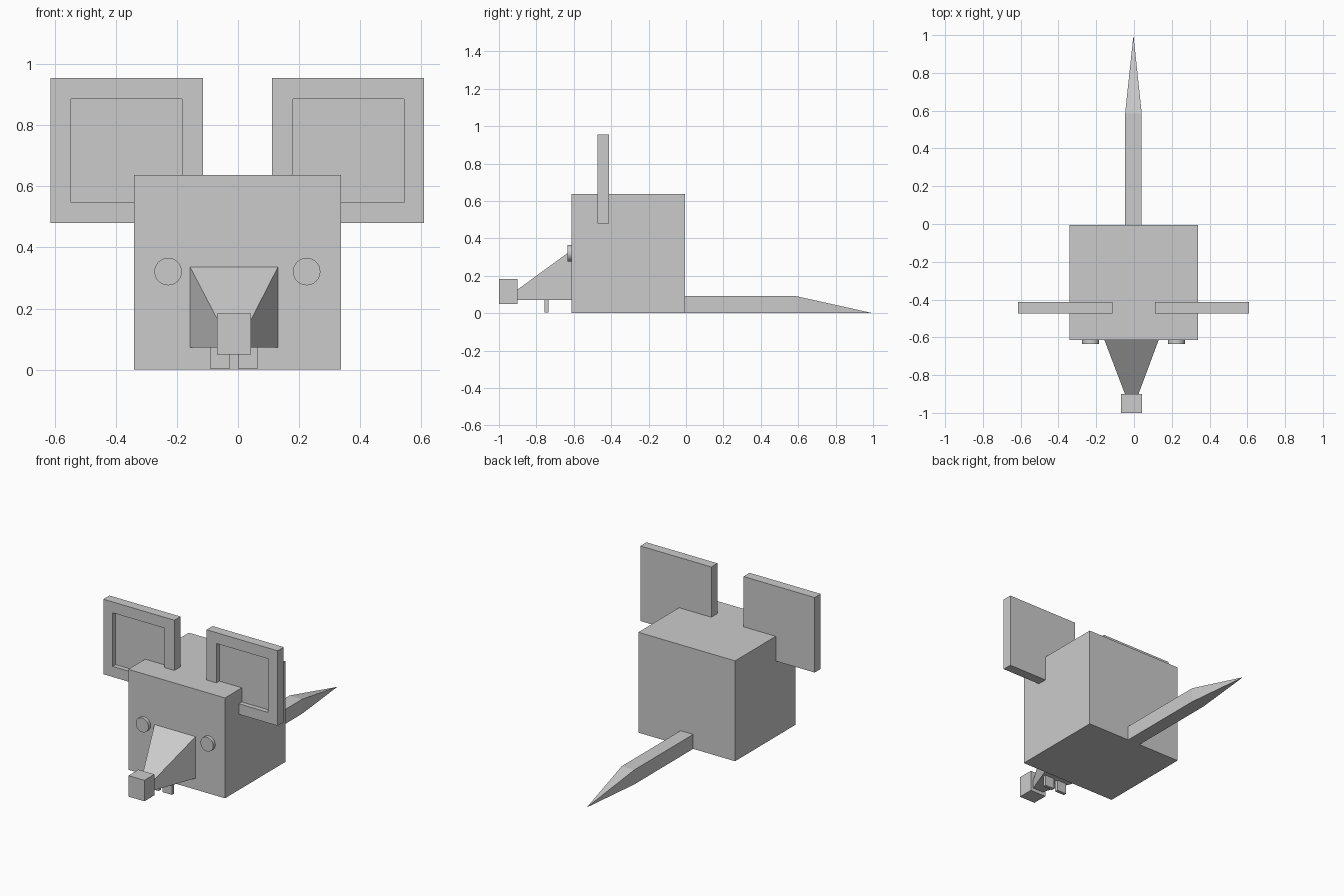
import bpy, bmesh, math

if "Cube" in bpy.data.objects:
    bpy.data.objects.remove(bpy.data.objects["Cube"])

CX = -0.002  # shared left/right symmetry centre


def make(name, bm):
    bmesh.ops.recalc_face_normals(bm, faces=bm.faces[:])
    mesh = bpy.data.meshes.new(name)
    bm.to_mesh(mesh)
    bm.free()
    ob = bpy.data.objects.new(name, mesh)
    bpy.context.collection.objects.link(ob)
    return ob


def loft(name, sections):
    """Join rectangles (y, x0, x1, z0, z1) stacked along y."""
    bm = bmesh.new()
    rings = [[bm.verts.new((x, y, z)) for x, z in
              ((x0, z0), (x1, z0), (x1, z1), (x0, z1))]
             for y, x0, x1, z0, z1 in sections]
    for a, b in zip(rings, rings[1:]):
        for i in range(4):
            j = (i + 1) % 4
            bm.faces.new((a[i], a[j], b[j], b[i]))
    bm.faces.new(rings[0])
    bm.faces.new(rings[-1])
    # collapse sections of zero size to a point
    bmesh.ops.remove_doubles(bm, verts=bm.verts[:], dist=1e-5)
    return make(name, bm)


def box(name, x0, x1, y0, y1, z0, z1):
    return loft(name, [(y0, x0, x1, z0, z1), (y1, x0, x1, z0, z1)])


# Block body
box("body", -0.341, 0.338, -0.613, -0.005, 0, 0.637)

# Snout, tapering to the nose
loft("snout", [(-0.613, -0.157, 0.131, 0.072, 0.336),
               (-0.90, -0.048, 0.024, 0.072, 0.127)])
box("nose", -0.069, 0.043, -1.0, -0.90, 0.05, 0.183)

# Tail, ending in a point
loft("tail", [(-0.006, -0.047, 0.041, 0, 0.092),
              (0.585, -0.047, 0.041, 0, 0.092),
              (1.0, -0.003, -0.003, 0, 0)])

for side, s in (("left", -1), ("right", 1)):
    # Ear plate with a recessed front panel
    x0, x1 = sorted((CX + s * 0.113, CX + s * 0.612))
    i0, i1 = sorted((CX + s * 0.182, CX + s * 0.546))
    front, back, floor = -0.474, -0.413, -0.444
    loft("ear_" + side, [(floor, i0, i1, 0.547, 0.887),
                         (front, i0, i1, 0.547, 0.887),
                         (front, x0, x1, 0.48, 0.956),
                         (back, x0, x1, 0.48, 0.956)])

    # Round button eye
    bpy.ops.mesh.primitive_cylinder_add(
        vertices=32, radius=0.045, depth=0.04,
        location=(CX + s * 0.227, -0.614, 0.321),
        rotation=(math.pi / 2, 0, 0))
    eye = bpy.context.object
    eye.name = "eye_" + side
    bpy.ops.object.shade_smooth_by_angle()

    # Front tooth
    t0, t1 = sorted((-0.013 + s * 0.013, -0.013 + s * 0.079))
    box("tooth_" + side, t0, t1, -0.757, -0.736, 0.004, 0.074)
